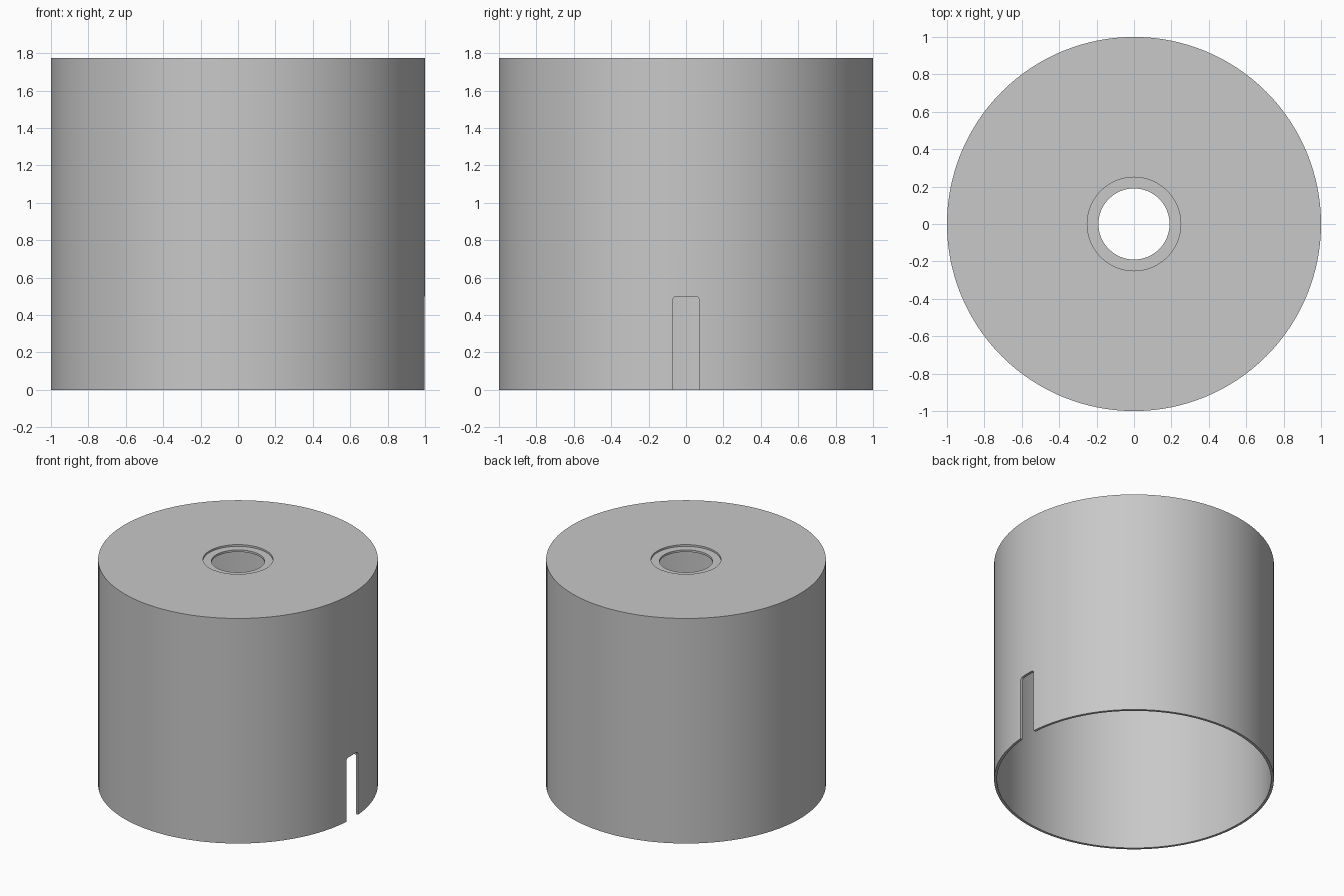
import bpy
import bmesh
import math
from mathutils import Matrix, Vector

cube = bpy.data.objects.get("Cube")
if cube:
    bpy.data.objects.remove(cube, do_unlink=True)

HEIGHT, RADIUS, WALL = 1.775, 1.0, 0.02
TOP, RECESS = 0.03, 0.014
HOLE_R, RECESS_R = 0.19, 0.25
SLOT_W, SLOT_H, SLOT_CORNER = 0.146, 0.5, 0.025
SEGMENTS = 128

grey = bpy.data.materials.new("light grey")
grey.use_nodes = True
colour = (0.58, 0.58, 0.58, 1)
grey.diffuse_color = colour
grey.node_tree.nodes["Principled BSDF"].inputs["Base Color"].default_value = colour


def make_object(name, bm):
    bmesh.ops.recalc_face_normals(bm, faces=bm.faces)
    mesh = bpy.data.meshes.new(name)
    bm.to_mesh(mesh)
    bm.free()
    mesh.materials.append(grey)
    obj = bpy.data.objects.new(name, mesh)
    bpy.context.collection.objects.link(obj)
    return obj


def lathe(name, profile):
    """Turn a closed (radius, z) profile around the z axis."""
    bm = bmesh.new()
    rings = []
    for r, z in profile:
        angles = [2 * math.pi * i / SEGMENTS for i in range(SEGMENTS)]
        rings.append([bm.verts.new((r * math.cos(a), r * math.sin(a), z)) for a in angles])
    for k, ring in enumerate(rings):
        other = rings[(k + 1) % len(rings)]
        for i in range(SEGMENTS):
            j = (i + 1) % SEGMENTS
            bm.faces.new((ring[i], ring[j], other[j], other[i]))
    return make_object(name, bm)


# Open-bottomed shell with a shallow recess around the top hole
inner_top = HEIGHT - TOP
shell = lathe("cylindrical_cover", [
    (RADIUS, 0), (RADIUS, HEIGHT),
    (RECESS_R, HEIGHT), (RECESS_R, HEIGHT - RECESS),
    (HOLE_R, HEIGHT - RECESS), (HOLE_R, inner_top),
    (RADIUS - WALL, inner_top), (RADIUS - WALL, 0),
])

# Slot cutter with rounded upper corners
bm = bmesh.new()
below = 0.1
box = Matrix.Translation((RADIUS, 0, (SLOT_H - below) / 2)) @ Matrix.Diagonal(
    (0.3, SLOT_W, SLOT_H + below, 1))
bmesh.ops.create_cube(bm, size=1, matrix=box)
top_edges = [e for e in bm.edges
             if all(v.co.z > 0 for v in e.verts)
             and abs((e.verts[0].co - e.verts[1].co).normalized().dot(Vector((1, 0, 0)))) > 0.9]
bmesh.ops.bevel(bm, geom=top_edges, offset=SLOT_CORNER, segments=6,
                profile=0.5, affect='EDGES')
cutter = make_object("slot_cutter", bm)
cutter.hide_render = True

# Cut the slot through the wall
cut = shell.modifiers.new("slot", 'BOOLEAN')
cut.operation = 'DIFFERENCE'
cut.solver = 'EXACT'
cut.object = cutter
bpy.ops.object.select_all(action='DESELECT')
bpy.context.view_layer.objects.active = shell
shell.select_set(True)
bpy.ops.object.modifier_apply(modifier=cut.name)
bpy.data.objects.remove(cutter, do_unlink=True)

bpy.ops.object.shade_smooth_by_angle(angle=math.radians(30))
